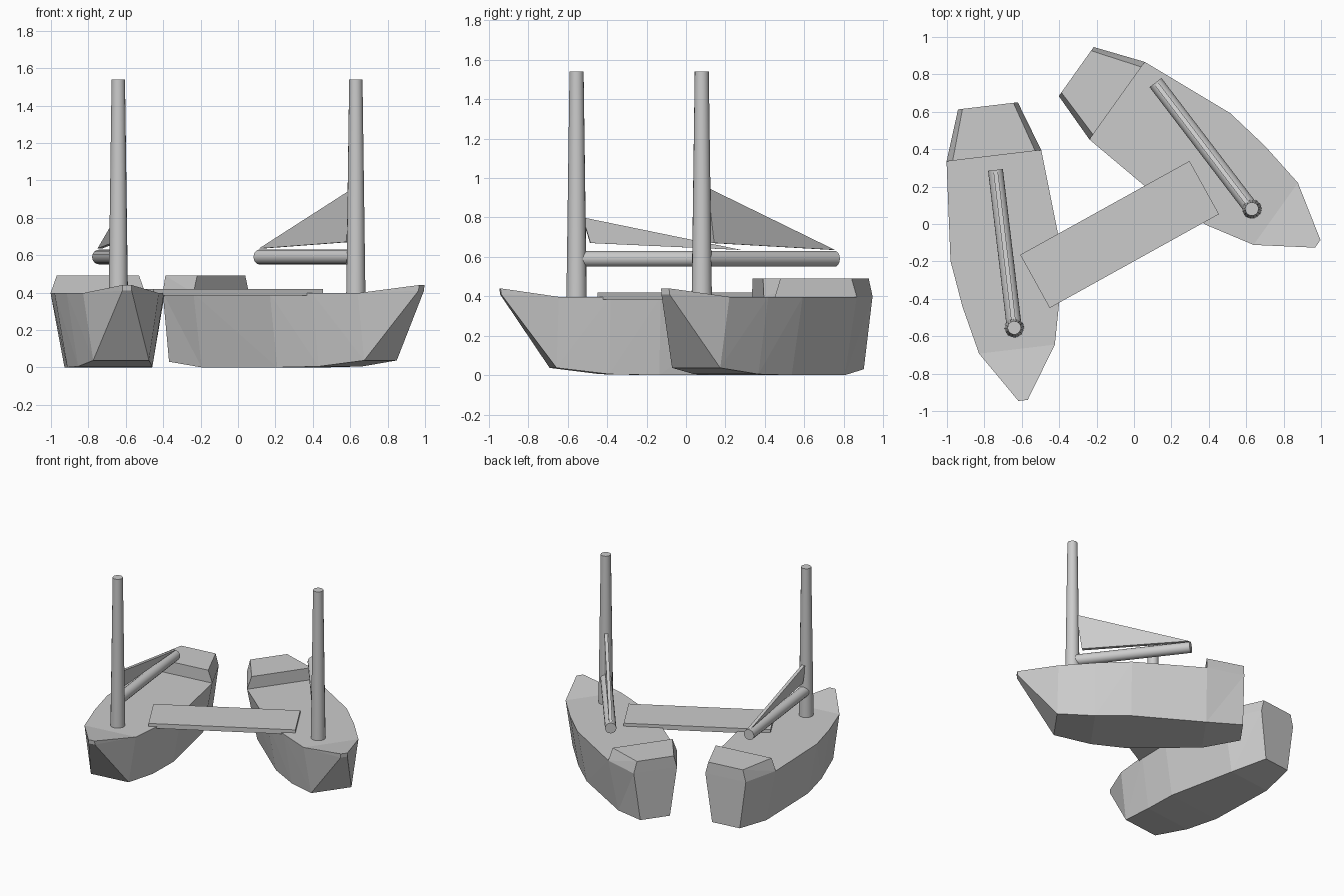
import bpy, bmesh, math
from mathutils import Matrix, Vector

cube = bpy.data.objects.get("Cube")
if cube:
    bpy.data.objects.remove(cube, do_unlink=True)

grey = bpy.data.materials.new("plain_grey")
grey.use_nodes = True
GREY = (0.6, 0.6, 0.6, 1)
grey.diffuse_color = GREY
grey.node_tree.nodes["Principled BSDF"].inputs["Base Color"].default_value = GREY


def finish(name, bm, matrix, smooth=False):
    bmesh.ops.recalc_face_normals(bm, faces=bm.faces)
    mesh = bpy.data.meshes.new(name)
    bm.to_mesh(mesh)
    bm.free()
    mesh.materials.append(grey)
    obj = bpy.data.objects.new(name, mesh)
    bpy.context.collection.objects.link(obj)
    obj.matrix_world = matrix
    if smooth:
        bpy.ops.object.select_all(action='DESELECT')
        obj.select_set(True)
        bpy.context.view_layer.objects.active = obj
        bpy.ops.object.shade_smooth_by_angle(angle=math.radians(40))
    return obj


def loft(name, sections, matrix):
    """Mirrored four-point sections: (top y, half width, z), (bottom y, half width, z)."""
    bm = bmesh.new()
    rings = []
    for (ty, tw, tz), (by, bw, bz) in sections:
        corners = [(-tw, ty, tz), (tw, ty, tz), (bw, by, bz), (-bw, by, bz)]
        rings.append([bm.verts.new(c) for c in corners])
    for a, b in zip(rings, rings[1:]):
        for i in range(4):
            j = (i + 1) % 4
            if i % 2 == 0:          # deck and bottom stay whole
                bm.faces.new((a[i], a[j], b[j], b[i]))
            elif i == 1:            # sides split from keel corner up to deck
                bm.faces.new((a[1], a[2], b[1]))
                bm.faces.new((a[2], b[2], b[1]))
            else:
                bm.faces.new((a[0], a[3], b[0]))
                bm.faces.new((a[3], b[3], b[0]))
    bm.faces.new(rings[0])
    bm.faces.new(rings[-1])
    return finish(name, bm, matrix)


def rod(name, r1, r2, start, end, matrix, sides=16):
    bm = bmesh.new()
    axis = Vector(end) - Vector(start)
    place = Matrix.Translation((Vector(start) + Vector(end)) / 2)
    turn = axis.to_track_quat('Z', 'Y').to_matrix().to_4x4()
    bmesh.ops.create_cone(bm, cap_ends=True, segments=sides, radius1=r1, radius2=r2,
                          depth=axis.length, matrix=place @ turn)
    return finish(name, bm, matrix, smooth=True)


def sail(name, peak, matrix, half=0.012):
    outline = [(0.03, peak), (0.07, 0.67), (0.84, 0.635)]
    bm = bmesh.new()
    left = [bm.verts.new((-half, y, z)) for y, z in outline]
    right = [bm.verts.new((half, y, z)) for y, z in outline]
    bm.faces.new(left)
    bm.faces.new(right)
    for i in range(3):
        j = (i + 1) % 3
        bm.faces.new((left[i], left[j], right[j], right[i]))
    return finish(name, bm, matrix)


def frame(x, y, degrees):
    return Matrix.Translation((x, y, 0)) @ Matrix.Rotation(math.radians(degrees), 4, 'Z')


HULL = [
    ((-0.396, 0.025, 0.44), (-0.393, 0.025, 0.41)),
    ((-0.12, 0.204, 0.397), (-0.125, 0.15, 0.037)),
    ((0.138, 0.262, 0.397), (0.138, 0.2, 0.005)),
    ((0.39, 0.297, 0.397), (0.39, 0.228, 0)),
    ((0.921, 0.255, 0.397), (0.921, 0.18, 0)),
    ((1.19, 0.161, 0.4), (1.185, 0.11, 0.03)),
]
STERN_DECK = [
    ((0.921, 0.222, 0.49), (0.921, 0.255, 0.397)),
    ((1.19, 0.137, 0.49), (1.19, 0.161, 0.4)),
]

# Each boat: hull position and heading, then rig position, heading and sail peak
BOATS = {
    "right": (frame(-0.64, -0.55, 6.8), frame(-0.64, -0.555, 6.8), 0.80),
    "left": (frame(0.66, 0.124, 54.5), frame(0.63, 0.08, 37.3), 0.95),
}
for side, (hull_at, rig_at, peak) in BOATS.items():
    loft(side + "_hull", HULL, hull_at)
    loft(side + "_stern_deck", STERN_DECK, hull_at)
    rod(side + "_mast", 0.052, 0.036, (0, 0, 0.38), (0, 0, 1.54), rig_at)
    rod(side + "_boom", 0.04, 0.04, (0, 0, 0.59), (0, 0.85, 0.59), rig_at)
    sail(side + "_sail", peak, rig_at)

# Gangplank between the two decks
bm = bmesh.new()
bmesh.ops.create_cube(bm, size=1, matrix=Matrix.Diagonal((1.035, 0.325, 0.036, 1)))
finish("gangplank", bm, Matrix.Translation((0, 0, 0.402)) @ frame(-0.077, -0.056, 29))
